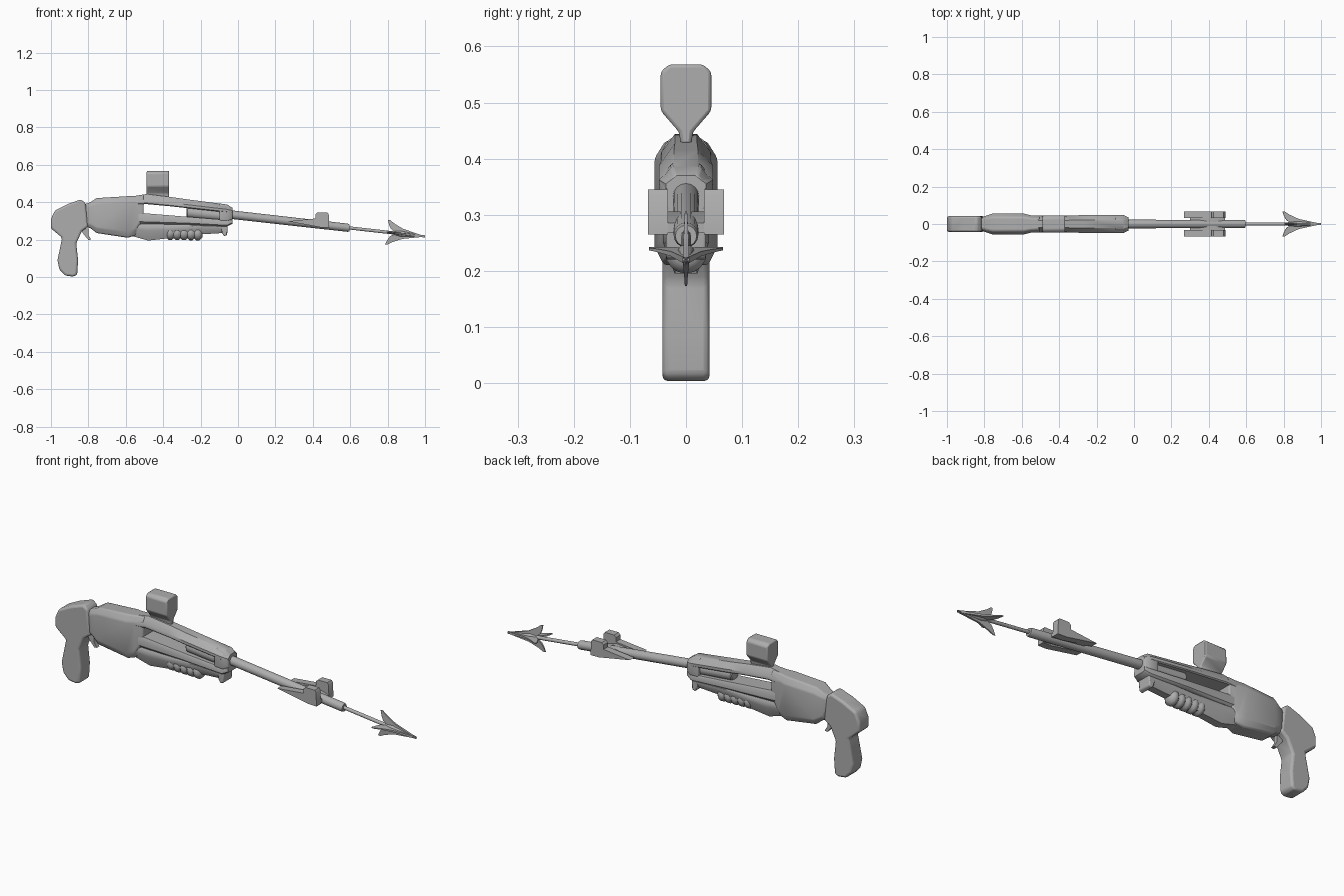
import bpy, bmesh, math
from mathutils import Vector, Matrix

if "Cube" in bpy.data.objects:
    bpy.data.objects.remove(bpy.data.objects["Cube"], do_unlink=True)

GREY = (0.42, 0.42, 0.42, 1)
mat = bpy.data.materials.new("grey_metal")
mat.use_nodes = True
mat.diffuse_color = GREY
mat.node_tree.nodes["Principled BSDF"].inputs["Base Color"].default_value = GREY


def finish(name, bm, bevel=0, segments=2, angle=40):
    bmesh.ops.recalc_face_normals(bm, faces=bm.faces)
    mesh = bpy.data.meshes.new(name)
    bm.to_mesh(mesh)
    bm.free()
    ob = bpy.data.objects.new(name, mesh)
    bpy.context.scene.collection.objects.link(ob)
    mesh.materials.append(mat)
    if bevel:
        mod = ob.modifiers.new("bevel", "BEVEL")
        mod.width, mod.segments = bevel, segments
        mod.limit_method = "ANGLE"
    bpy.ops.object.select_all(action="DESELECT")
    ob.select_set(True)
    bpy.context.view_layer.objects.active = ob
    bpy.ops.object.shade_smooth_by_angle(angle=math.radians(angle))
    return ob


def bridge(rings):
    """Skin a list of equal rings and cap both ends."""
    bm = bmesh.new()
    vs = [[bm.verts.new(p) for p in ring] for ring in rings]
    n = len(vs[0])
    for a, b in zip(vs, vs[1:]):
        for i in range(n):
            bm.faces.new((a[i], a[(i + 1) % n], b[(i + 1) % n], b[i]))
    bm.faces.new(vs[0])
    bm.faces.new(vs[-1])
    return bm


def plate(name, pts, lo, hi, axis="y", **kw):
    """Extrude an xz outline along y, or a yz outline along x."""
    place = (lambda p, t: (p[0], t, p[1])) if axis == "y" else (lambda p, t: (t, p[0], p[1]))
    return finish(name, bridge([[place(p, t) for p in pts] for t in (lo, hi)]), **kw)


def loft(name, stations, top=(0.55, 0.25), bottom=(0.6, 0.25), **kw):
    """Eight-sided body; stations are (x, low z, high z, half width)."""
    rings = []
    for x, lo, hi, w in stations:
        h = hi - lo
        half = [(w * bottom[0], lo), (w, lo + h * bottom[1]),
                (w, hi - h * top[1]), (w * top[0], hi)]
        rings.append([(x, y, z) for y, z in half] + [(x, -y, z) for y, z in half[::-1]])
    return finish(name, bridge(rings), **kw)


def bore(x):
    """Height of the sloping barrel line."""
    return 0.262 - 0.1125 * (x - 0.6)


def lathe(name, profile, line=bore, sides=16, **kw):
    """Round part along the sloping line; profile is (x, radius)."""
    turns = [2 * math.pi * i / sides for i in range(sides)]
    return finish(name, bridge([[(x, r * math.cos(t), line(x) + r * math.sin(t))
                                 for t in turns] for x, r in profile]), **kw)


# Pistol grip and trigger
plate("grip", [(-1, .26), (-1, .31), (-.98, .355), (-.91, .39), (-.84, .415), (-.815, .395),
               (-.80, .27), (-.835, .245), (-.865, .18), (-.855, .09), (-.86, .012),
               (-.88, .002), (-.925, .008), (-.955, .04), (-.965, .09), (-.94, .21)],
      -.042, .042, bevel=.014, segments=3)
plate("trigger", [(-.84, .26), (-.80, .26), (-.80, .225), (-.785, .20), (-.80, .198), (-.83, .235)],
      -.01, .01)

# Rear receiver block
loft("receiver", [(-.83, .27, .385, .028), (-.79, .262, .40, .045), (-.755, .235, .422, .056),
                  (-.59, .21, .432, .056), (-.55, .222, .434, .046), (-.505, .30, .438, .042)],
     top=(.65, .14), bottom=(.7, .15), bevel=.006)

# Upper and lower rails around the open slot
loft("upper_rail", [(-.56, .385, .432, .046), (-.49, .39, .444, .044), (-.36, .378, .428, .044),
                    (-.27, .368, .415, .048), (-.06, .345, .388, .048), (-.03, .345, .37, .036)],
     top=(.45, .6), bottom=(.9, .1))
loft("lower_rail", [(-.56, .285, .346, .044), (-.27, .28, .322, .047),
                    (-.06, .27, .305, .047), (-.03, .285, .31, .036)],
     top=(.9, .15), bottom=(.8, .2))
loft("front_cap", [(-.10, .275, .392, .047), (-.055, .275, .386, .047), (-.03, .295, .37, .036)],
     bevel=.004)
lathe("barrel_sleeve", [(-.275, .027), (-.27, .032), (-.06, .032)],
      line=lambda x: .347 - .1 * (x + .275))

# Fore-end with ribbed pump handle
loft("fore_end", [(-.57, .22, .30, .042), (-.48, .195, .30, .04), (-.37, .207, .295, .036),
                  (-.20, .228, .29, .036), (-.085, .235, .282, .036)], bottom=(.5, .5))
plate("fore_end_plate", [(-.095, .285), (-.055, .28), (-.058, .225), (-.075, .218), (-.085, .235)],
      -.036, .036, bevel=.005)
ribs = [(-.385, .022)]
for i in range(5):
    x = -.38 + i * .037
    ribs += [(x, .028), (x + .009, .037), (x + .026, .037), (x + .035, .028)]
ribs.append((-.19, .02))
lathe("pump_handle", ribs, line=lambda x: .234 - .02 * (x + .285), angle=60)

# Scope standing on the receiver
scope_half = [(.01, .425), (.012, .447), (.045, .485), (.045, .555), (.03, .568)]
plate("scope", scope_half + [(-y, z) for y, z in scope_half[::-1]], -.488, -.368,
      axis="x", bevel=.006)

# Barrel and harpoon rod
lathe("barrel", [(-.06, .023), (.585, .022), (.597, .019), (.597, .012)])
lathe("harpoon_rod", [(.58, .009), (.86, .009)], sides=10)

# Side wings with upright sights
for side, label in ((1, "left"), (-1, "right")):
    plate(label + "_sight_wing", [(.267, .298), (.415, .313), (.415, .335), (.425, .345),
                                  (.478, .345), (.485, .335), (.488, .265), (.44, .266)],
          side * .032, side * .068)
    plate(label + "_wing_bridge", [(.30, .292), (.415, .306), (.486, .285), (.486, .268)],
          side * .01, side * .034)

# Four-finned harpoon head
lathe("harpoon_tip", [(.82, .009), (.87, .016), (.93, .011), (1, .0008)], sides=10)
outline = [(0, .001), (-.06, .014), (-.12, .027), (-.17, .05), (-.195, .066), (-.207, .066),
           (-.198, .04), (-.186, .02), (-.16, .004)]
tilt = Matrix.Rotation(math.atan(.1125), 4, "Y")
for k, label in enumerate(("top", "left", "bottom", "right")):
    turn = Matrix.Translation((1, 0, bore(1))) @ tilt @ Matrix.Rotation(-k * math.pi / 2, 4, "X")
    bm = bridge([[turn @ Vector((x, s * max(.001, .006 - .06 * r), r)) for x, r in outline]
                 for s in (-1, 1)])
    finish(label + "_harpoon_fin", bm)
